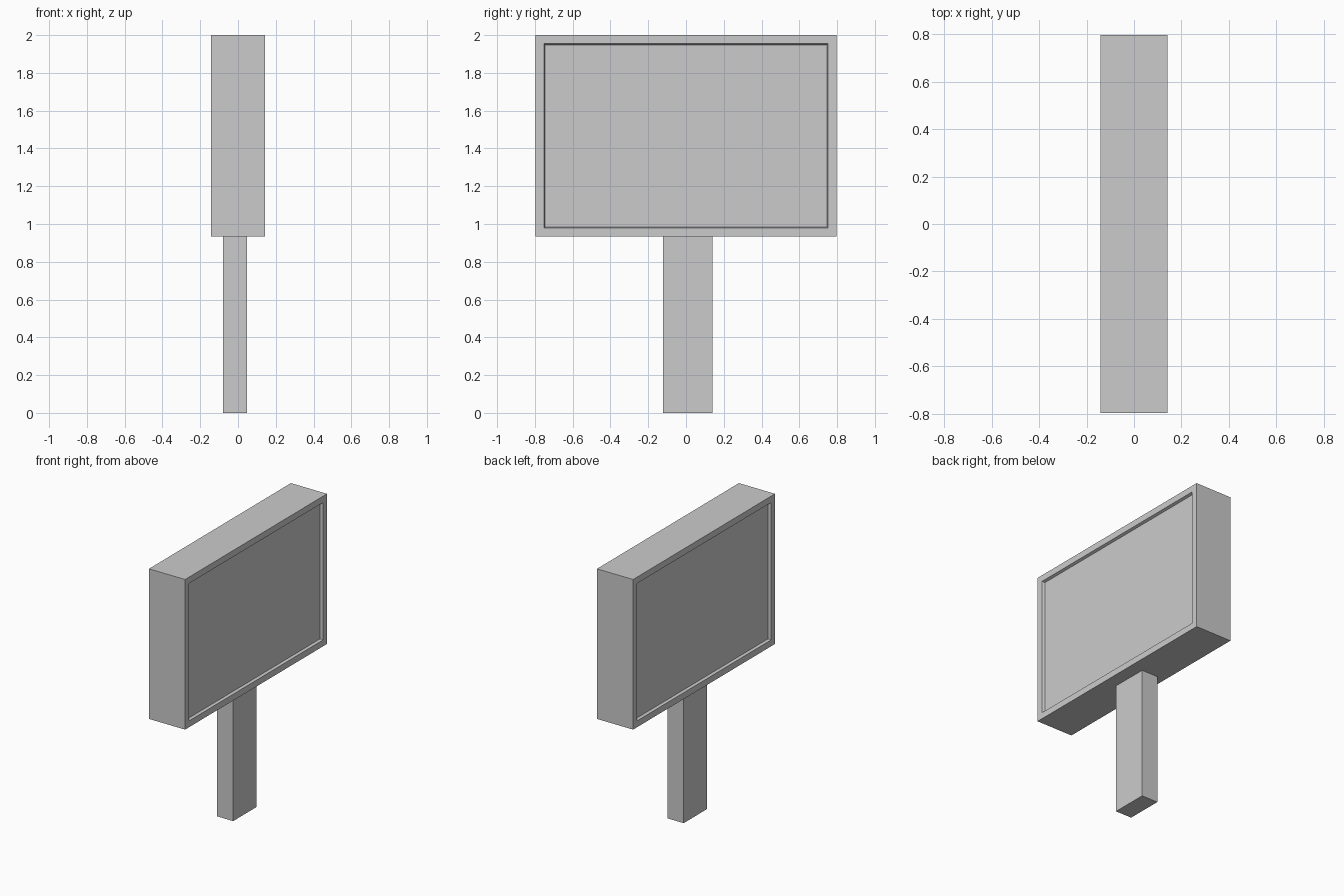
import bpy
import bmesh
from mathutils import Vector

if "Cube" in bpy.data.objects:
    bpy.data.objects.remove(bpy.data.objects["Cube"])


def box(bm, lo, hi):
    lo, hi = Vector(lo), Vector(hi)
    geom = bmesh.ops.create_cube(bm, size=1)
    for v in geom["verts"]:
        v.co = (lo + hi) / 2 + v.co * (hi - lo)


def finish(bm, name):
    mesh = bpy.data.meshes.new(name)
    bm.to_mesh(mesh)
    bm.free()
    obj = bpy.data.objects.new(name, mesh)
    bpy.context.collection.objects.link(obj)
    return obj


# Sign panel: box with a shallow recessed screen on both broad sides
bm = bmesh.new()
box(bm, (-0.142, -0.797, 0.933), (0.142, 0.797, 2.0))
bm.normal_update()
screens = [f for f in bm.faces if abs(f.normal.x) > 0.9]
bmesh.ops.inset_individual(bm, faces=screens, thickness=0.064, depth=0)
bmesh.ops.inset_individual(bm, faces=screens, thickness=0.009, depth=-0.018)
finish(bm, "sign_panel")

# Post: slightly off-centre rectangular column
bm = bmesh.new()
box(bm, (-0.079, -0.123, 0.0), (0.048, 0.139, 0.933))
finish(bm, "post")
